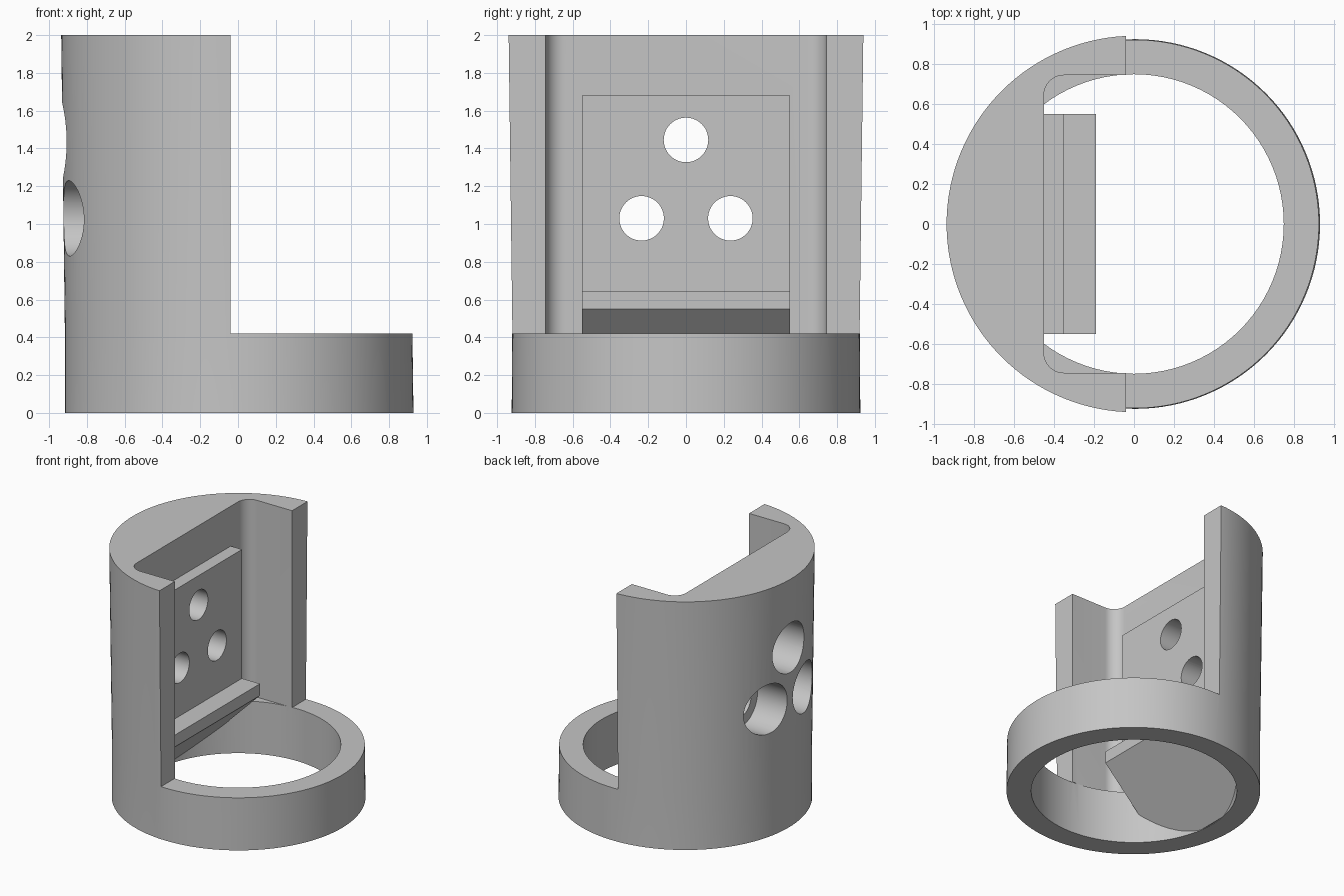
import bpy, bmesh, math
from mathutils import Matrix

if "Cube" in bpy.data.objects:
    bpy.data.objects.remove(bpy.data.objects["Cube"], do_unlink=True)

grey = bpy.data.materials.new("plain grey")
grey.use_nodes = True
grey.diffuse_color = (0.56, 0.56, 0.56, 1)
grey.node_tree.nodes["Principled BSDF"].inputs["Base Color"].default_value = (0.56, 0.56, 0.56, 1)


def make_object(name, bm):
    bmesh.ops.recalc_face_normals(bm, faces=bm.faces)
    mesh = bpy.data.meshes.new(name)
    bm.to_mesh(mesh)
    bm.free()
    mesh.materials.append(grey)
    obj = bpy.data.objects.new(name, mesh)
    bpy.context.collection.objects.link(obj)
    return obj


def prism(name, outline, start, end, place):
    """Extrude a 2D outline; place(u, v, w) gives the 3D point."""
    bm = bmesh.new()
    rings = [[bm.verts.new(place(u, v, w)) for u, v in outline] for w in (start, end)]
    bm.faces.new(rings[0])
    bm.faces.new(rings[1])
    count = len(outline)
    for i in range(count):
        j = (i + 1) % count
        bm.faces.new((rings[0][i], rings[0][j], rings[1][j], rings[1][i]))
    return make_object(name, bm)


def circle(radius, cx=0, cy=0, sides=96):
    return [(cx + radius * math.cos(math.tau * i / sides),
             cy + radius * math.sin(math.tau * i / sides)) for i in range(sides)]


def upright(u, v, w):
    return (u, v, w)


def along_y(u, v, w):
    return (u, w, v)


def along_x(u, v, w):
    return (w, u, v)


def combine(target, tool, operation):
    tool.hide_render = True
    mod = target.modifiers.new(operation.lower(), 'BOOLEAN')
    mod.operation = operation
    mod.solver = 'EXACT'
    mod.object = tool
    bpy.context.view_layer.objects.active = target
    bpy.ops.object.modifier_apply(modifier=mod.name)
    bpy.data.objects.remove(tool, do_unlink=True)


# Slightly flared round body
bm = bmesh.new()
levels = [(0, 0.923, 0.006), (0.42, 0.92, 0.0035), (2, 0.94, 0.004)]
rings = [[bm.verts.new((x, y, z)) for x, y in circle(r, cx, sides=128)] for z, r, cx in levels]
for low, high in zip(rings, rings[1:]):
    for i in range(len(low)):
        j = (i + 1) % len(low)
        bm.faces.new((low[i], low[j], high[j], high[i]))
bm.faces.new(rings[0])
bm.faces.new(rings[-1])
body = make_object("round_holder", bm)

# Upper pocket with rounded inner corners, open at the front half
half, back, fillet, step = 0.743, -0.45, 0.1, -0.04
corner = [(back + fillet - fillet * math.cos(a), half - fillet + fillet * math.sin(a))
          for a in (math.pi / 2 * i / 10 for i in range(11))]
side = corner + [(step, half), (step, 1.2), (1.2, 1.2)]
outline = side + [(x, -y) for x, y in reversed(side)]
combine(body, prism("pocket_cutter", outline, 0.42, 2.2, upright), 'DIFFERENCE')

# Bore through the base ring
combine(body, prism("bore_cutter", circle(0.748), -0.2, 0.421, upright), 'DIFFERENCE')

# Mounting plate with ledge and sloped support underneath
profile = [(-0.55, 1.68), (-0.35, 1.68), (-0.35, 0.645), (-0.19, 0.645),
           (-0.19, 0.55), (-0.738, 0.002), (-0.85, 0.002), (-0.85, 0.6), (-0.55, 0.6)]
bracket = prism("plate_and_ledge", profile, -0.55, 0.55, along_y)
combine(bracket, prism("trim", circle(0.85), -0.5, 2.5, upright), 'INTERSECT')
combine(body, bracket, 'UNION')

# Three screw holes, each with a wide counterbore from outside
for y, z in ((0, 1.445), (-0.235, 1.03), (0.235, 1.03)):
    for radius, inner in ((0.118, -0.2), (0.2, -0.66)):
        drill = prism("drill", circle(radius, y, z, 48), -1.2, inner, along_x)
        combine(body, drill, 'DIFFERENCE')

bpy.ops.object.select_all(action='DESELECT')
body.select_set(True)
bpy.context.view_layer.objects.active = body
bpy.ops.object.shade_smooth_by_angle(angle=math.radians(30))
